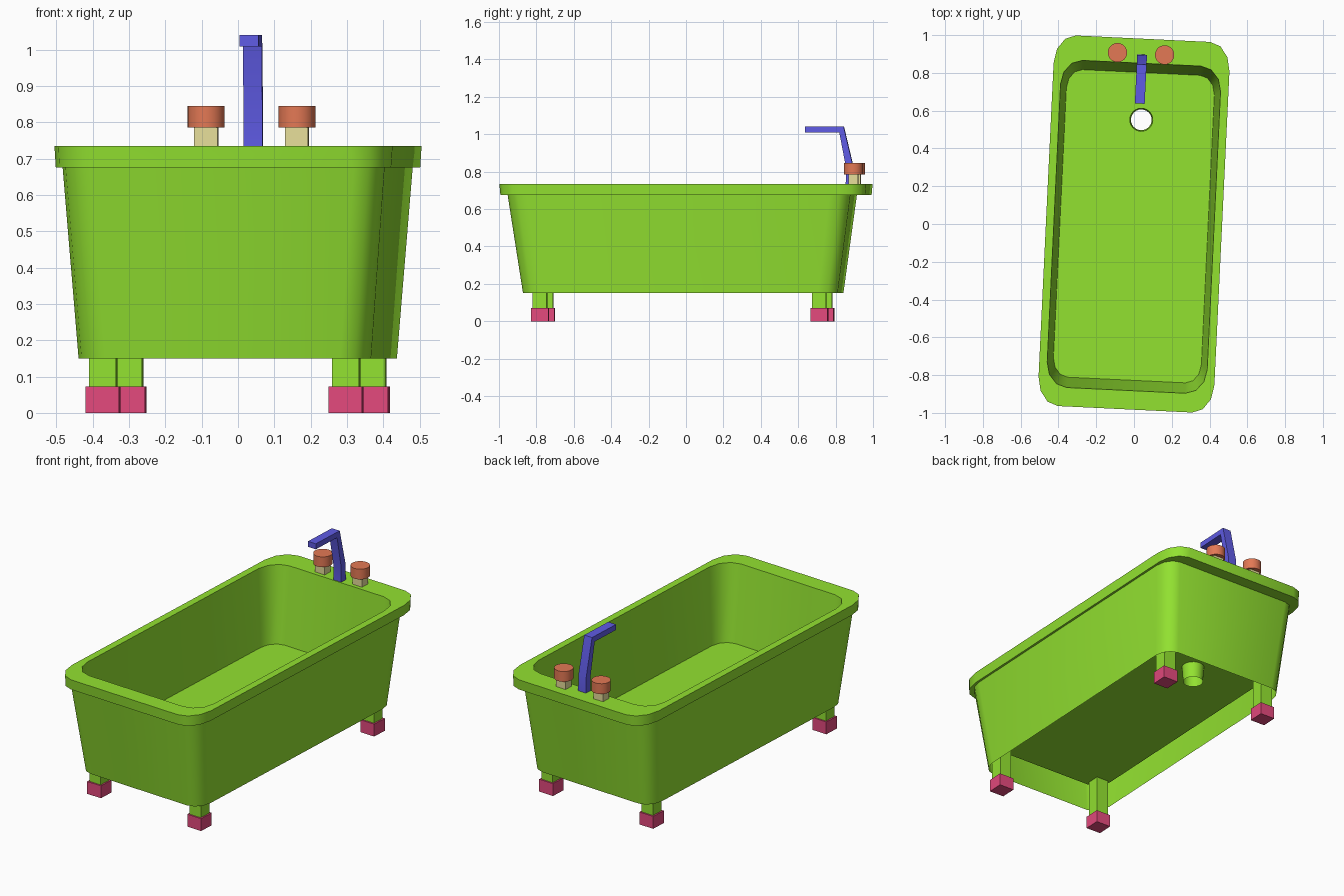
import bpy, bmesh, math
from mathutils import Matrix, Vector

cube = bpy.data.objects.get("Cube")
if cube:
    bpy.data.objects.remove(cube, do_unlink=True)

TURN = Matrix.Rotation(math.radians(-2.75), 4, "Z")  # whole tub stands slightly turned
RIM_Z, FLOOR_Z = 0.735, 0.292
DRAIN = Vector((0.012, 0.553, 0))


def material(name, rgb):
    m = bpy.data.materials.new(name)
    m.use_nodes = True
    m.diffuse_color = (*rgb, 1)
    bsdf = m.node_tree.nodes["Principled BSDF"]
    bsdf.inputs["Base Color"].default_value = (*rgb, 1)
    bsdf.inputs["Roughness"].default_value = 0.7
    return m


green = material("lime green", (0.29, 0.76, 0.03))
pink = material("raspberry pink", (0.77, 0.068, 0.205))
blue = material("violet blue", (0.115, 0.105, 0.78))
orange = material("terracotta", (0.77, 0.19, 0.09))
tan = material("pale tan", (0.82, 0.75, 0.33))


def finish(bm, name, mat, smooth=None):
    bm.transform(TURN)
    mesh = bpy.data.meshes.new(name)
    bm.to_mesh(mesh)
    bm.free()
    mesh.materials.append(mat)
    obj = bpy.data.objects.new(name, mesh)
    bpy.context.collection.objects.link(obj)
    if smooth:
        bpy.ops.object.select_all(action="DESELECT")
        obj.select_set(True)
        bpy.context.view_layer.objects.active = obj
        bpy.ops.object.shade_smooth_by_angle(angle=math.radians(smooth))
    return obj


def box(name, mat, x, y, width, depth, z0, z1):
    bm = bmesh.new()
    bmesh.ops.create_cube(bm, size=1)
    bm.transform(Matrix.Translation((x, y, (z0 + z1) / 2))
                 @ Matrix.Diagonal((width, depth, z1 - z0, 1)))
    return finish(bm, name, mat)


def rounded_ring(bm, hw, hl, cy, z, rx, ry, steps=3):
    """Counter-clockwise loop of a rectangle with rounded corners."""
    ring = []
    for quarter, (sx, sy) in enumerate([(1, 1), (-1, 1), (-1, -1), (1, -1)]):
        for i in range(steps + 1):
            a = math.pi / 2 * (quarter + i / steps)
            ring.append(bm.verts.new((sx * (hw - rx) + rx * math.cos(a),
                                      cy + sy * (hl - ry) + ry * math.sin(a), z)))
    return ring


def circle_ring(bm, r, z, n=24):
    return [bm.verts.new((DRAIN.x + r * math.cos(2 * math.pi * i / n),
                          DRAIN.y + r * math.sin(2 * math.pi * i / n), z)) for i in range(n)]


def bridge(bm, a, b):
    n = len(a)
    for i in range(n):
        j = (i + 1) % n
        bm.faces.new((a[i], a[j], b[j], b[i]))


# Tub: outer wall open underneath, overhanging rim, then the basin
bm = bmesh.new()
sections = [
    (0.403, 0.842, -0.015, 0.15, 0.08, 0.10),
    (0.444, 0.918, -0.02, 0.68, 0.08, 0.11),
    (0.462, 0.976, 0, 0.675, 0.10, 0.14),
    (0.466, 0.982, 0, RIM_Z, 0.11, 0.15),
    (0.424, 0.867, -0.015, RIM_Z, 0.11, 0.13),
    (0.392, 0.815, -0.012, FLOOR_Z, 0.08, 0.10),
]
rings = [rounded_ring(bm, *s) for s in sections]
for lower, upper in zip(rings, rings[1:]):
    bridge(bm, lower, upper)

# Basin floor around the drain hole
hole = circle_ring(bm, 0.061, FLOOR_Z)
edges = []
for ring in (rings[-1], hole):
    for i, v in enumerate(ring):
        pair = (v, ring[(i + 1) % len(ring)])
        edges.append(bm.edges.get(pair) or bm.edges.new(pair))
result = bmesh.ops.triangle_fill(bm, edges=edges, use_beauty=True, normal=(0, 0, 1))
for item in result["geom"]:
    if isinstance(item, bmesh.types.BMFace):
        item.normal_update()
        if item.normal.z < 0:
            item.normal_flip()
finish(bm, "tub", green, smooth=35)

# Drain pipe hanging below the floor, tapering slightly
bm = bmesh.new()
bridge(bm, circle_ring(bm, 0.055, 0.2), circle_ring(bm, 0.061, FLOOR_Z))
finish(bm, "drain_pipe", green, smooth=35)

# Legs and feet
for end, y in (("front", -0.765), ("back", 0.73)):
    for side, sx in (("left", 1), ("right", -1)):
        x = sx * 0.335
        box(f"{end}_{side}_leg", green, x, y, 0.075, 0.075, 0.07, FLOOR_Z - 0.002)
        box(f"{end}_{side}_foot", pink, x, y, 0.092, 0.092, 0, 0.072)

# Taps: square stem and round knob
for side, sx in (("left", 1), ("right", -1)):
    x, y = -0.006 + sx * 0.125, 0.902
    box(f"{side}_tap_stem", tan, x, y, 0.064, 0.052, RIM_Z - 0.005, 0.79)
    bm = bmesh.new()
    bmesh.ops.create_cone(bm, cap_ends=True, segments=24, radius1=0.051, radius2=0.051,
                          depth=0.06, matrix=Matrix.Translation((x, y, 0.815)))
    finish(bm, f"{side}_tap_knob", orange, smooth=35)

# Spout: bent side profile extruded across its width
profile = [(0.898, 0.73), (0.895, 0.83), (0.845, 1.04), (0.638, 1.04),
           (0.638, 1.008), (0.822, 1.008), (0.858, 0.82), (0.856, 0.73)]
bm = bmesh.new()
face = bm.faces.new([bm.verts.new((-0.026, y, z)) for y, z in profile])
grown = bmesh.ops.extrude_face_region(bm, geom=[face])
bmesh.ops.translate(bm, vec=(0.052, 0, 0),
                    verts=[g for g in grown["geom"] if isinstance(g, bmesh.types.BMVert)])
bmesh.ops.recalc_face_normals(bm, faces=bm.faces)
finish(bm, "spout", blue, smooth=35)
